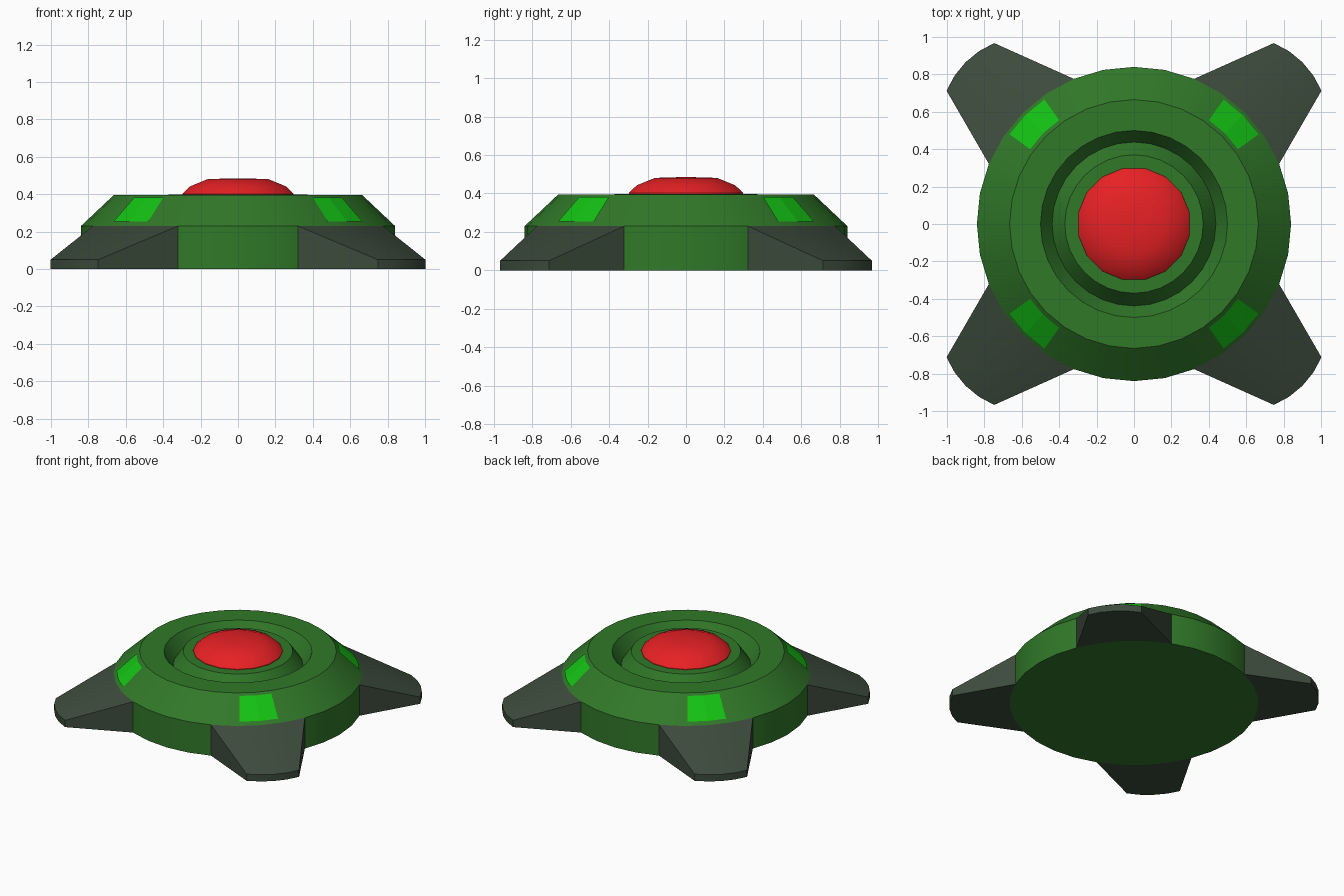
import bpy
from math import sin, cos, pi, radians
from mathutils import Vector

if "Cube" in bpy.data.objects:
    bpy.data.objects.remove(bpy.data.objects["Cube"])


def material(name, color):
    m = bpy.data.materials.new(name)
    m.diffuse_color = (*color, 1)
    m.use_nodes = True
    m.node_tree.nodes["Principled BSDF"].inputs["Base Color"].default_value = m.diffuse_color
    return m


GREEN = material("green", (0.03, 0.19, 0.022))
DARK = material("dark_grey", (0.045, 0.07, 0.045))
LIGHT = material("bright_green", (0.007, 0.55, 0.007))
RED = material("red", (0.8, 0.015, 0.018))


def make(name, verts, faces, mat, smooth=None):
    me = bpy.data.meshes.new(name)
    me.from_pydata(verts, [], faces)
    me.materials.append(mat)
    ob = bpy.data.objects.new(name, me)
    bpy.context.collection.objects.link(ob)
    if smooth:
        bpy.ops.object.select_all(action='DESELECT')
        ob.select_set(True)
        bpy.context.view_layer.objects.active = ob
        bpy.ops.object.shade_smooth_by_angle(angle=radians(smooth))
    return ob


def lathe(name, profile, n, mat, smooth, offset=0.0):
    """Revolve (r, z) points, listed bottom to top, capping both ends."""
    verts = [(r * cos(2 * pi * (i + offset) / n), r * sin(2 * pi * (i + offset) / n), z)
             for r, z in profile for i in range(n)]
    faces = [(k * n + i, k * n + (i + 1) % n, (k + 1) * n + (i + 1) % n, (k + 1) * n + i)
             for k in range(len(profile) - 1) for i in range(n)]
    last = (len(profile) - 1) * n
    faces += [tuple(reversed(range(n))), tuple(range(last, last + n))]
    return make(name, verts, faces, mat, smooth)


# Body disc with bevelled shoulder and a V groove around the button
lathe("body", [(0.84, 0), (0.84, 0.23), (0.665, 0.395), (0.50, 0.395),
               (0.438, 0.30), (0.37, 0.398), (0.25, 0.398)], 32, GREEN, 25)

# Domed button
lathe("button", [(0.305, 0.39), (0.303, 0.402), (0.262, 0.442), (0.165, 0.481),
                 (0.03, 0.485)], 16, RED, 35, 0.5)

# Shared angles: body facets covered by one leg
ANGLES = [radians(22.5 + 11.25 * i) for i in range(5)]
OUT = Vector((cos(pi / 4), sin(pi / 4)))
CHORD = OUT * 0.84 * cos(radians(22.5))
TIP = Vector((0.875, 0.84))


def mirrored(verts, faces, sx, sy):
    v = [(x * sx, y * sy, z) for x, y, z in verts]
    f = faces if sx * sy > 0 else [tuple(reversed(q)) for q in faces]
    return v, f


# Leg: body arc tapering to a smaller, lower copy of itself
base = [Vector((cos(a), sin(a))) * 0.84 for a in ANGLES]
tip = [TIP + (p - CHORD) * 0.56 for p in base]
leg_v = [(p.x, p.y, z) for pts, z in ((base, 0), (base, 0.23), (tip, 0.05), (tip, 0)) for p in pts]
leg_f = []
for i in range(4):
    for k in range(4):
        a, b = k * 5 + i, ((k + 1) % 4) * 5 + i
        leg_f.append((a, a + 1, b + 1, b))
leg_f += [(0, 5, 10, 15), (19, 14, 9, 4)]
leg_f = [tuple(reversed(f)) for f in leg_f]

# Light panel: thin strip lying on two shoulder facets
panel_v = []
for r, z in ((0.8225, 0.252), (0.6865, 0.38)):
    c = [Vector((cos(ANGLES[j]), sin(ANGLES[j]))) * r for j in (1, 2, 3)]
    for p in (c[1].lerp(c[0], 0.82), c[1], c[1].lerp(c[2], 0.82)):
        panel_v.append((p.x, p.y, z + 0.002))
panel_f = [(0, 1, 4, 3), (1, 2, 5, 4)]

for side, sx in (("right", 1), ("left", -1)):
    for end, sy in (("back", 1), ("front", -1)):
        make(f"{end}_{side}_leg", *mirrored(leg_v, leg_f, sx, sy), DARK, 30)
        make(f"{end}_{side}_light", *mirrored(panel_v, panel_f, sx, sy), LIGHT)
